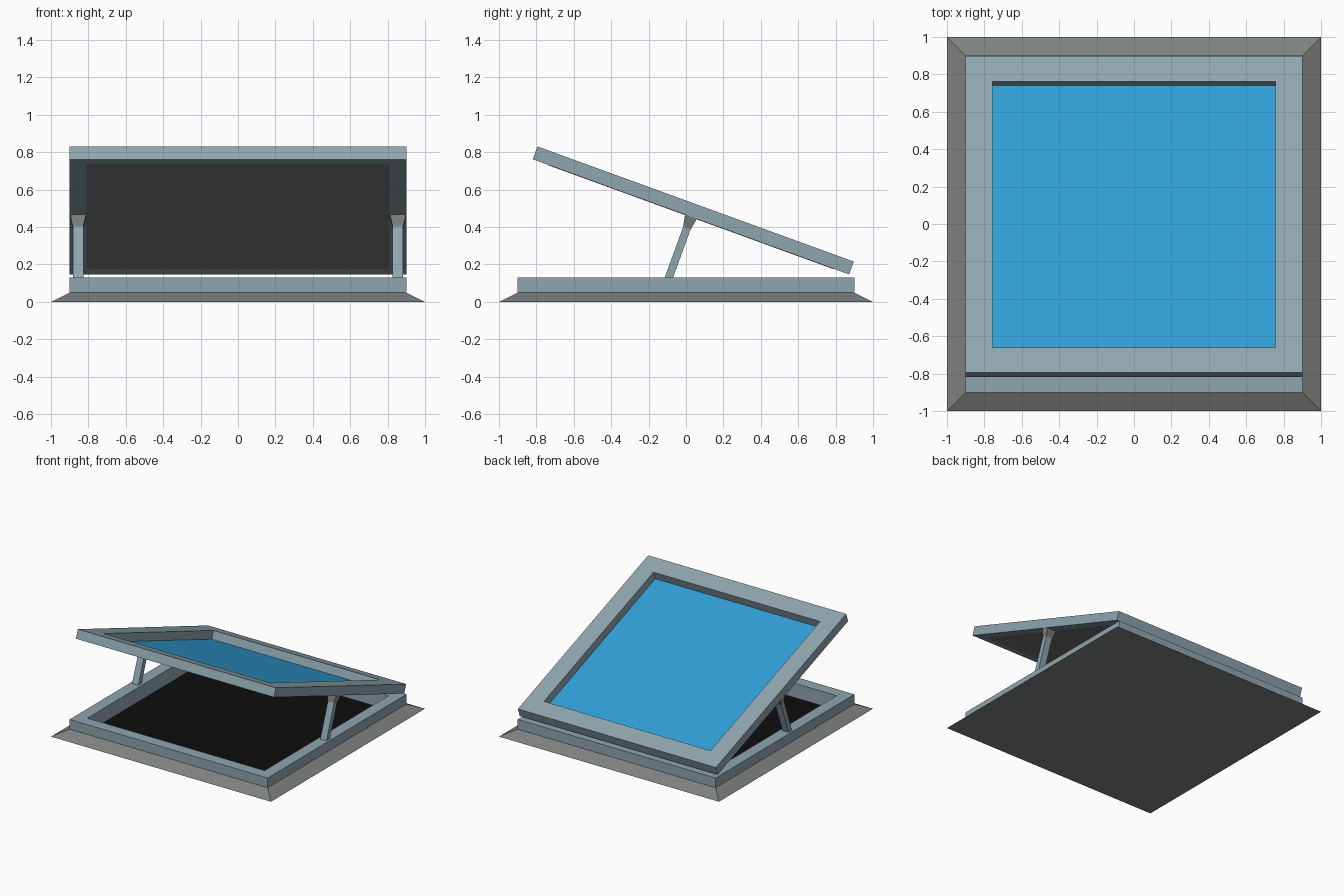
import bpy, bmesh, math
from mathutils import Matrix, Vector

if "Cube" in bpy.data.objects:
    bpy.data.objects.remove(bpy.data.objects["Cube"])


def material(name, r, g, b):
    lin = [((c / 255 + 0.055) / 1.055) ** 2.4 for c in (r, g, b)]
    m = bpy.data.materials.new(name)
    m.diffuse_color = (*lin, 1)
    m.use_nodes = True
    m.node_tree.nodes["Principled BSDF"].inputs["Base Color"].default_value = m.diffuse_color
    return m


FRAME = material("blue grey frame", 143, 166, 175)
GREY = material("flashing grey", 126, 130, 127)
GLASS = material("blue glass", 50, 159, 214)
BLACK = material("black interior", 13, 13, 13)

# Local space of the tilted sash
TILT = Matrix.Translation((0, 0.039, 0.489)) @ Matrix.Rotation(math.radians(-20), 4, 'X')
FLAT = Matrix.Identity(4)


def finish(name, bm, mat, matrix):
    bmesh.ops.recalc_face_normals(bm, faces=bm.faces)
    bm.transform(matrix)
    me = bpy.data.meshes.new(name)
    bm.to_mesh(me)
    bm.free()
    me.materials.append(mat)
    ob = bpy.data.objects.new(name, me)
    bpy.context.collection.objects.link(ob)
    return ob


def loft(name, rings, mat, matrix=FLAT, x=0, closed=False, round_corners=0):
    """Rectangular rings (half x, half y, z) joined in order, capped or closed on themselves."""
    bm = bmesh.new()
    loops = [[bm.verts.new((x + sx * hx, sy * hy, z))
              for sx, sy in ((-1, -1), (1, -1), (1, 1), (-1, 1))] for hx, hy, z in rings]
    pairs = list(zip(loops, loops[1:]))
    if closed:
        pairs.append((loops[-1], loops[0]))
    else:
        bm.faces.new(loops[0])
        bm.faces.new(loops[-1])
    for a, b in pairs:
        for i in range(4):
            j = (i + 1) % 4
            bm.faces.new((a[i], a[j], b[j], b[i]))
    if round_corners:
        upright = [e for e in bm.edges
                   if abs(e.verts[0].co.z - e.verts[1].co.z) > 1e-5]
        bmesh.ops.bevel(bm, geom=upright, offset=round_corners, segments=4,
                        profile=0.5, affect='EDGES')
    return finish(name, bm, mat, matrix)


def square_frame(name, outer, inner, z0, z1, mat, matrix=FLAT):
    return loft(name, [(outer, outer, z0), (outer, outer, z1),
                       (inner, inner, z1), (inner, inner, z0)], mat, matrix, closed=True)


# Base: sloped flashing skirt, curb and dark opening
loft("flashing_bottom", [(1, 1, 0), (0.984, 0.984, 0.008)], GREY)
loft("flashing_skirt", [(1, 1, 0), (0.9, 0.9, 0.05), (0.85, 0.85, 0.05), (0.85, 0.85, 0.002)],
     GREY, closed=True)
square_frame("base_curb", 0.9, 0.805, 0.004, 0.13, FRAME)
loft("dark_opening", [(0.81, 0.81, 0.006), (0.81, 0.81, 0.012)], BLACK)

# Tilted sash: frame, recessed glass and underside lining
square_frame("sash_frame", 0.9, 0.757, -0.0365, 0.0365, FRAME, TILT)
loft("glass_pane", [(0.76, 0.76, -0.035), (0.76, 0.76, -0.0305)], GLASS, TILT)
loft("sash_lining", [(0.81, 0.81, -0.0385), (0.81, 0.81, -0.034)], GREY, TILT, round_corners=0.03)

# Support struts with flared brackets under the sash
for side, s in (("left", -1), ("right", 1)):
    loft(side + "_strut", [(0.028, 0.021, -0.40), (0.028, 0.021, -0.09)], FRAME, TILT, x=s * 0.855)
    loft(side + "_strut_bracket", [(0.028, 0.021, -0.10), (0.042, 0.034, -0.036)],
         GREY, TILT, x=s * 0.855)
